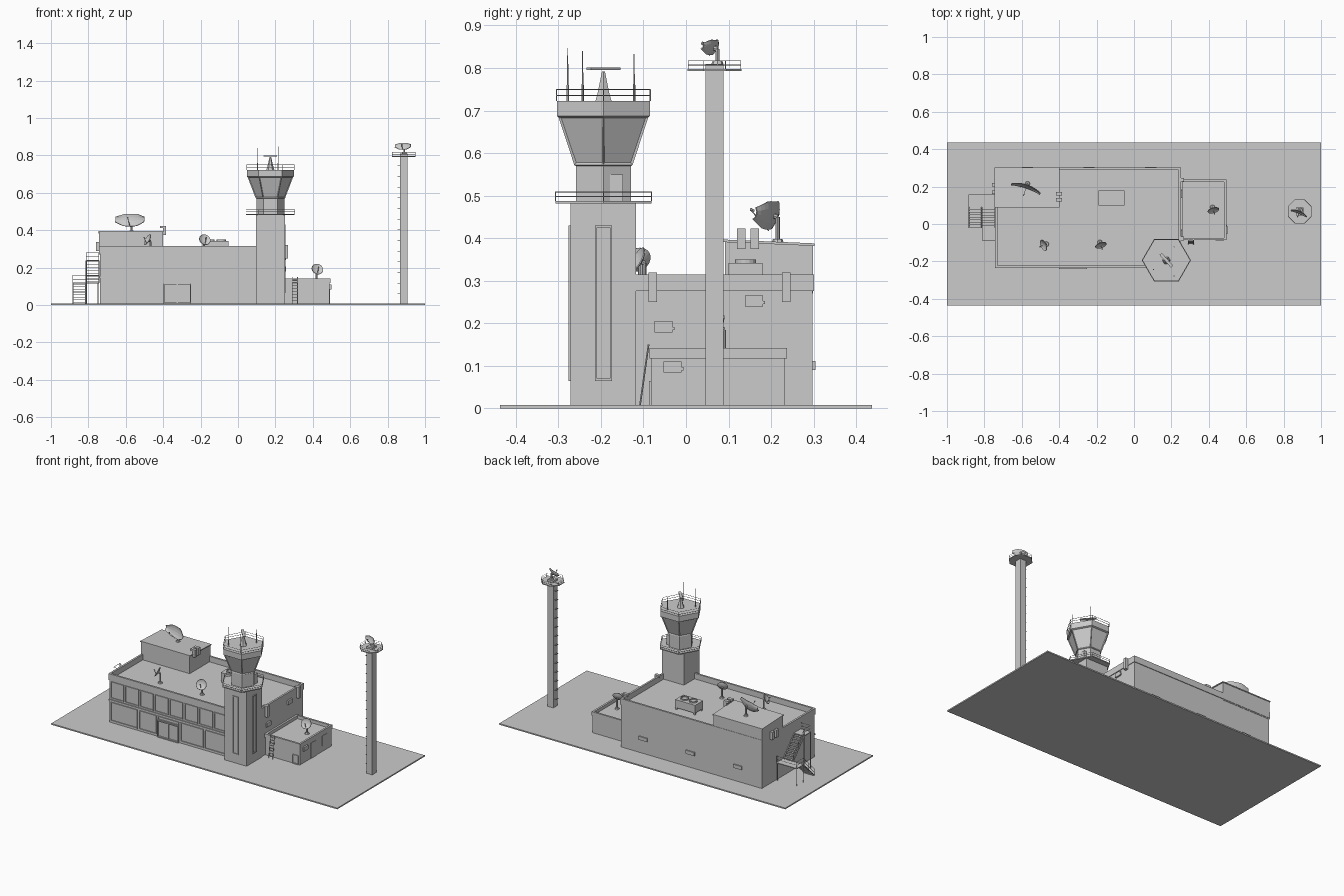
import bpy, bmesh, math
from mathutils import Vector, Matrix

if "Cube" in bpy.data.objects:
    bpy.data.objects.remove(bpy.data.objects["Cube"])


class Part:
    """Collects simple solids in one mesh, then becomes a named object."""
    def __init__(self, name):
        self.name, self.bm = name, bmesh.new()

    def box(self, x0, x1, y0, y1, z0, z1):
        m = Matrix.Translation(((x0 + x1) / 2, (y0 + y1) / 2, (z0 + z1) / 2)) @ \
            Matrix.Diagonal((x1 - x0, y1 - y0, z1 - z0, 1))
        bmesh.ops.create_cube(self.bm, size=1, matrix=m)
        return self

    def tube(self, a, b, r=0.0015, r2=None, n=6):
        a, b = Vector(a), Vector(b)
        d = b - a
        m = Matrix.Translation((a + b) / 2) @ d.to_track_quat('Z', 'Y').to_matrix().to_4x4()
        bmesh.ops.create_cone(self.bm, cap_ends=True, segments=n, radius1=r,
                              radius2=r if r2 is None else r2, depth=d.length, matrix=m)
        return self

    def loft(self, cx, cy, rings, n, rot=0.0, inset=()):
        loops = [[self.bm.verts.new((cx + r * math.cos(rot + i * math.tau / n),
                                     cy + r * math.sin(rot + i * math.tau / n), z))
                  for i in range(n)] for r, z in rings]
        panes = []
        for k in range(len(loops) - 1):
            for i in range(n):
                j = (i + 1) % n
                f = self.bm.faces.new((loops[k][i], loops[k][j], loops[k + 1][j], loops[k + 1][i]))
                if k in inset:
                    panes.append(f)
        self.bm.faces.new(loops[0][::-1])
        self.bm.faces.new(loops[-1])
        if panes:
            self.bm.normal_update()
            bmesh.ops.inset_individual(self.bm, faces=panes, thickness=0.006, depth=-0.004)
        return self

    def rail(self, pts, h, closed=False, r=0.0012):
        pts = [Vector(p) for p in pts]
        up = Vector((0, 0, h))
        for p in pts:
            self.tube(p, p + up, r)
        for p, q in zip(pts, pts[1:] + pts[:1] if closed else pts[1:]):
            self.tube(p + up, q + up, r)
            self.tube(p + up / 2, q + up / 2, r)
        return self

    def frame(self, x0, x1, z0, z1, y, w=0.005, d=0.005):
        for a in ((x0, x1, z0, z0 + w), (x0, x1, z1 - w, z1), (x0, x0 + w, z0, z1), (x1 - w, x1, z0, z1)):
            self.box(a[0], a[1], y - d, y + 0.004, a[2], a[3])
        return self

    def done(self):
        me = bpy.data.meshes.new(self.name)
        self.bm.to_mesh(me)
        self.bm.free()
        ob = bpy.data.objects.new(self.name, me)
        bpy.context.collection.objects.link(ob)
        return ob


def poly(cx, cy, r, z, n, rot=0.0):
    return [(cx + r * math.cos(rot + i * math.tau / n), cy + r * math.sin(rot + i * math.tau / n), z) for i in range(n)]


def block(name, x0, x1, y0, y1, roof, top, t=0.012, o=0.004):
    """Flat-roofed building with a projecting parapet."""
    p = Part(name).box(x0, x1, y0, y1, 0.004, roof)
    X0, X1, Y0, Y1 = x0 - o, x1 + o, y0 - o, y1 + o
    for a in ((X0, X1, Y0, Y0 + t), (X0, X1, Y1 - t, Y1), (X0, X0 + t, Y0 + t, Y1 - t), (X1 - t, X1, Y0 + t, Y1 - t)):
        p.box(*a, roof - 0.004, top)
    p.done()


def reflector(name, centre, aim, surf, base_z, arm):
    """Thin reflector aimed along a direction, with feed arm, horn and pedestal."""
    c, aim = Vector(centre), Vector(aim).normalized()
    m = Matrix.Translation(c) @ aim.to_track_quat('Z', 'Y').to_matrix().to_4x4()
    p = Part(name)
    rows = [[p.bm.verts.new(m @ Vector(q)) for q in row] for row in surf]
    for a, b in zip(rows, rows[1:]):
        for i in range(len(a) - 1):
            p.bm.faces.new((a[i], a[i + 1], b[i + 1], b[i]))
    bmesh.ops.remove_doubles(p.bm, verts=p.bm.verts[:], dist=1e-5)
    ob = p.done()
    ob.modifiers.new("thickness", 'SOLIDIFY').thickness = 0.003
    s = Part(name + "_mount")
    back = c - aim * 0.008
    s.tube((back.x, back.y, base_z), back, 0.005, n=8).tube(back, c, 0.006, n=8)
    s.loft(back.x, back.y, [(0.014, base_z), (0.011, base_z + 0.008)], 8)
    low, tip = m @ Vector((0, -arm * 0.6, 0.005)), c + aim * arm
    s.tube(low, tip, 0.0015).tube(tip, tip - aim * 0.01, 0.004, 0.002)
    s.done()


def round_dish(name, centre, aim, r, base_z):
    surf = [[(r * k / 4 * math.cos(i * math.tau / 20), r * k / 4 * math.sin(i * math.tau / 20), r * 0.3 * (k / 4) ** 2)
             for i in range(21)] for k in range(5)]
    reflector(name, centre, aim, surf, base_z, r * 1.1)


def wide_dish(name, centre, aim, hw, hh, base_z):
    surf = []
    for i in range(13):
        u = i / 6 - 1
        h = hh * (1 - 0.55 * max(0, abs(u) - 0.45) / 0.55)
        surf.append([(u * hw, h * v, hw * (0.2 * u * u + 0.08 * v * v)) for v in (-1, -0.5, 0, 0.5, 1)])
    reflector(name, centre, aim, surf, base_z, hw * 0.75)


# ground and main blocks
Part("base_slab").box(-1, 1, -0.437, 0.437, 0, 0.008).done()
block("main_building", -0.738, 0.246, -0.23, 0.297, 0.28, 0.315)
block("annex", 0.25, 0.49, -0.082, 0.233, 0.122, 0.142)

# front facade windows, floor band and entrance
f = Part("front_windows").box(-0.742, 0.1, -0.235, -0.228, 0.145, 0.154)
for a, b in ((-0.73, -0.54), (-0.53, -0.41), (-0.24, -0.08), (-0.07, 0.09)):
    f.frame(a, b, 0.02, 0.138, -0.23)
for i in range(8):
    f.frame(-0.73 + i * 0.1035, -0.636 + i * 0.1035, 0.162, 0.268, -0.23)
f.done()
Part("entrance").frame(-0.40, -0.25, 0.008, 0.115, -0.23, 0.006, 0.01).box(
    -0.328, -0.322, -0.234, -0.23, 0.008, 0.11).frame(-0.40, -0.25, 0.115, 0.138, -0.23).done()

# penthouse with sloping roof
p = Part("penthouse").box(-0.742, -0.402, 0.092, 0.299, 0.27, 0.39)
for v in p.bm.verts:
    if v.co.z > 0.3:
        v.co.z = 0.393 if v.co.y < 0.2 else 0.384
p.done()
p = Part("penthouse_roof").box(-0.745, -0.397, 0.087, 0.302, 0.388, 0.394)
for v in p.bm.verts:
    v.co.z += 0.003 if v.co.y < 0.2 else -0.006
p.done()

# hooked vents over the parapets
v = Part("parapet_vents")
for x, y, z, s in ((0.25, -0.078, 0.25, 1), (0.25, 0.236, 0.25, 1), (-0.402, 0.13, 0.375, 1),
                   (-0.402, 0.162, 0.375, 1), (-0.742, 0.21, 0.29, -1), (-0.742, 0.17, 0.29, -1)):
    h = 0.07 if x > 0 else 0.048
    v.box(min(x, x + s * 0.018), max(x, x + s * 0.018), y - 0.01, y + 0.01, z, z + h)
    v.box(x - 0.016, x + 0.016, y - 0.01, y + 0.01, z + h - 0.012, z + h)
v.done()

# wall units on right, annex and back walls
w = Part("wall_units")
for x, y, z in ((0.246, -0.053, 0.192), (0.246, 0.16, 0.253), (0.49, -0.032, 0.097)):
    w.box(x, x + 0.01, y - 0.021, y + 0.021, z - 0.013, z + 0.013)
    w.box(x, x + 0.007, y + 0.021, y + 0.026, z - 0.008, z)
for x in (0.09, -0.24, -0.57):
    w.box(x - 0.03, x + 0.03, 0.297, 0.304, 0.09, 0.112)
w.done()
Part("annex_openings").box(0.49, 0.493, 0.026, 0.082, 0.008, 0.105).box(
    0.49, 0.493, 0.14, 0.192, 0.045, 0.107).frame(0.437, 0.482, 0.008, 0.065, -0.082, 0.004).done()

# leaning ladder on the annex
l = Part("annex_ladder")
foot, head = Vector((0.29, -0.108, 0.008)), Vector((0.29, -0.088, 0.15))
side = Vector((0.028, 0, 0))
l.tube(foot, head, 0.002).tube(foot + side, head + side, 0.002)
for i in range(1, 9):
    q = foot.lerp(head, i / 9)
    l.tube(q, q + side)
l.done()

# rooftop cooling unit with two fans
c = Part("cooling_unit").box(-0.19, -0.05, 0.1, 0.18, 0.292, 0.342)
for x in (-0.183, -0.057):
    for y in (0.107, 0.173):
        c.box(x - 0.005, x + 0.005, y - 0.005, y + 0.005, 0.28, 0.294)
for x in (-0.15, -0.09):
    c.loft(x, 0.14, [(0.025, 0.34), (0.025, 0.35), (0.021, 0.35), (0.021, 0.343)], 16)
c.done()

# control tower
TX, TY = 0.173, -0.194
t = Part("tower_shaft").box(TX - 0.077, TX + 0.077, TY - 0.077, TY + 0.077, 0.004, 0.485)
t.frame(TX - 0.02, TX + 0.02, 0.065, 0.43, TY - 0.077, 0.005)
for y0, y1, z0, z1 in ((-0.02, -0.015, 0.065, 0.43), (0.015, 0.02, 0.065, 0.43), (-0.02, 0.02, 0.065, 0.07), (-0.02, 0.02, 0.425, 0.43)):
    t.box(TX + 0.073, TX + 0.082, TY + y0, TY + y1, z0, z1)
t.done()
Part("tower_balcony").loft(TX, TY, [(0.13, 0.482), (0.13, 0.488)], 6).rail(
    poly(TX, TY, 0.13, 0.487, 6), 0.022, True).done()
Part("tower_cab").loft(TX, TY, [(0.075, 0.486), (0.075, 0.57), (0.079, 0.572), (0.122, 0.685),
                                (0.126, 0.687), (0.126, 0.723)], 6, 0, (2,)).done()
Part("cab_door").box(TX + 0.05, TX + 0.068, TY + 0.016, TY + 0.046, 0.488, 0.55).done()
Part("cab_railing").rail(poly(TX, TY, 0.127, 0.722, 6), 0.028, True).done()
Part("radar_pedestal").loft(TX, TY, [(0.022, 0.722), (0.016, 0.74), (0.004, 0.792)], 6).done()
Part("radar_bar").box(-0.046, 0.046, -0.008, 0.008, 0.795, 0.801).done().matrix_world = \
    Matrix.Translation((TX, TY, 0)) @ Matrix.Rotation(-math.radians(48), 4, 'Z')
a = Part("whip_antennas")
for x, y, z in ((0.105, -0.243, 0.84), (0.215, -0.278, 0.847), (0.215, -0.122, 0.833)):
    a.tube((x, y, 0.72), (x, y, 0.76), 0.003).tube((x, y, 0.76), (x, y, z), 0.002, 0.0008)
a.done()

# radar mast with rungs and platform
MX, MY = 0.886, 0.067
m = Part("mast").box(MX - 0.02, MX + 0.02, MY - 0.021, MY + 0.021, 0.004, 0.81)
for i in range(13):
    z = 0.06 + i * 0.057
    for y in (MY - 0.01, MY + 0.01):
        m.tube((MX - 0.019, y, z), (MX - 0.033, y, z))
    m.tube((MX - 0.033, MY - 0.01, z), (MX - 0.033, MY + 0.01, z))
m.done()
Part("mast_platform").loft(MX, MY, [(0.069, 0.793), (0.069, 0.798)], 8, math.pi / 8).rail(
    poly(MX, MY, 0.067, 0.797, 8, math.pi / 8), 0.02, True, 0.0008).done()

# dishes
wide_dish("penthouse_radar", (-0.572, 0.208, 0.452), (-0.3, -0.9, 0.25), 0.082, 0.034, 0.39)
wide_dish("mast_radar", (MX, MY, 0.847), (-0.35, -0.85, 0.35), 0.046, 0.019, 0.81)
round_dish("roof_dish_left", (-0.475, -0.11, 0.345), (-0.85, -0.35, 0.5), 0.032, 0.28)
round_dish("roof_dish_right", (-0.18, -0.105, 0.345), (0.3, -0.85, 0.45), 0.032, 0.28)
round_dish("annex_dish", (0.422, 0.082, 0.188), (0.25, -0.85, 0.45), 0.032, 0.122)

# outside switchback stairs on the left wall
s = Part("outside_stairs")
s.box(-0.885, -0.742, 0.09, 0.157, 0.115, 0.12).box(-0.812, -0.742, -0.088, -0.018, 0.235, 0.24)
for x0, x1, y0, y1, z0, z1 in ((-0.883, -0.816, -0.02, 0.09, 0.008, 0.118), (-0.812, -0.744, 0.09, -0.02, 0.118, 0.238)):
    for i in range(8):
        y, z = y0 + (y1 - y0) * (i + 0.5) / 8, z0 + (z1 - z0) * (i + 0.5) / 8
        s.box(x0, x1, y - 0.007, y + 0.007, z - 0.0015, z + 0.0015)
    for x in (x0, x1):
        s.tube((x, y0, z0), (x, y1, z1), 0.003)
    s.rail([(x0, y0, z0), (x0, (y0 + y1) / 2, (z0 + z1) / 2), (x0, y1, z1)], 0.042)
s.rail([(-0.883, 0.09, 0.118), (-0.883, 0.155, 0.118), (-0.744, 0.155, 0.118)], 0.042)
s.rail([(-0.81, -0.018, 0.238), (-0.81, -0.086, 0.238), (-0.744, -0.086, 0.238)], 0.042)
for x, y, z in ((-0.883, 0.09, 0.118), (-0.883, 0.155, 0.118), (-0.748, 0.155, 0.118), (-0.81, -0.086, 0.238), (-0.81, -0.02, 0.238)):
    s.tube((x, y, 0.004), (x, y, z), 0.0025)
s.done()
